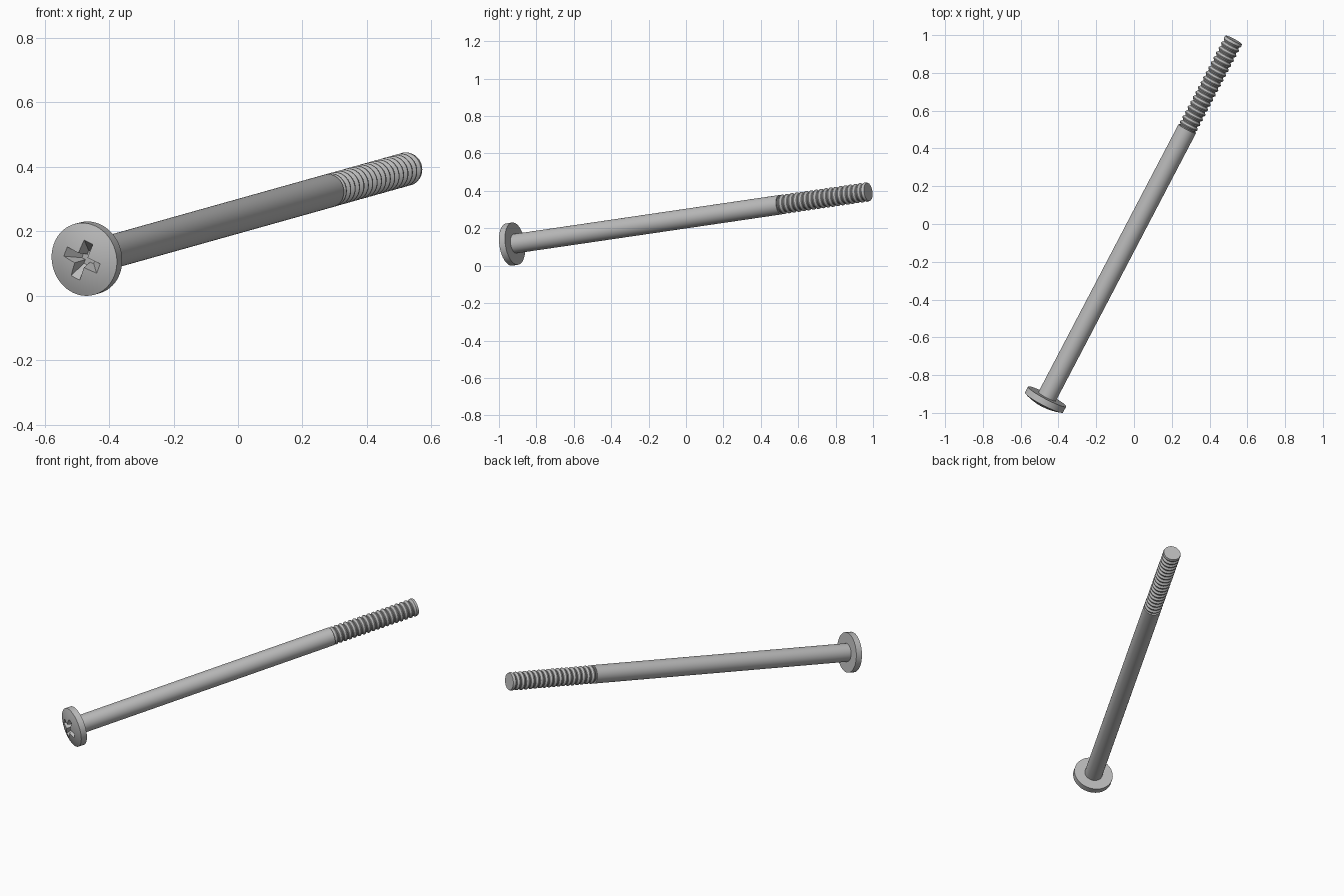
import bpy, bmesh, math
from mathutils import Vector, Matrix

if "Cube" in bpy.data.objects:
    bpy.data.objects.remove(bpy.data.objects["Cube"])

# Tilted frame of the screw: local z runs from head to tip
axis = Vector((0.46, 0.879, 0.129)).normalized()
side = Vector((-0.054, 0.0242, 0.028))
side = (side - axis * side.dot(axis)).normalized()
up = axis.cross(side)
frame = Matrix((side, up, axis)).transposed().to_4x4()
frame.translation = (0.018, 0, 0.252)

# Distances along the axis and radii
RIM, UNDER, THREAD, TIP = -1.076, -1.04, 0.575, 1.109
HEAD_R, SHANK_R, ROOT_R = 0.114, 0.052, 0.043
DOME, TEETH = 0.022, 18

steel = bpy.data.materials.new("grey steel")
steel.use_nodes = True
grey = (0.5, 0.5, 0.5, 1)
steel.diffuse_color = grey
steel.node_tree.nodes["Principled BSDF"].inputs["Base Color"].default_value = grey


def add_object(name, bm):
    bmesh.ops.recalc_face_normals(bm, faces=bm.faces)
    mesh = bpy.data.meshes.new(name)
    bm.to_mesh(mesh)
    bm.free()
    mesh.materials.append(steel)
    obj = bpy.data.objects.new(name, mesh)
    obj.matrix_world = frame
    bpy.context.collection.objects.link(obj)
    return obj


def select_only(obj):
    bpy.ops.object.select_all(action="DESELECT")
    obj.select_set(True)
    bpy.context.view_layer.objects.active = obj


def smooth(obj):
    select_only(obj)
    bpy.ops.object.shade_smooth_by_angle(angle=math.radians(30))


def lathe(name, profile, steps=48):
    """Spin (radius, height) points about the local z axis."""
    bm = bmesh.new()
    verts = [bm.verts.new((r, 0, z)) for r, z in profile]
    edges = [bm.edges.new(pair) for pair in zip(verts, verts[1:])]
    bmesh.ops.spin(bm, geom=verts + edges, cent=(0, 0, 0), axis=(0, 0, 1),
                   angle=math.tau, steps=steps)
    bmesh.ops.remove_doubles(bm, verts=bm.verts, dist=1e-5)
    return add_object(name, bm)


def tapered_box(name, top, bottom, z_top, z_bottom):
    """Box whose half sizes shrink from top to bottom."""
    bm = bmesh.new()
    bmesh.ops.create_cube(bm, size=2)
    for v in bm.verts:
        size, z = (top, z_top) if v.co.z < 0 else (bottom, z_bottom)
        v.co = (v.co.x * size[0], v.co.y * size[1], z)
    return add_object(name, bm)


# Low domed head
dome = [(HEAD_R * k / 8, RIM - DOME * (1 - (k / 8) ** 2)) for k in range(9)]
head = lathe("head", dome + [(HEAD_R, UNDER), (0, UNDER)], 64)

# Cross recess in the head
arms = [((0.072, 0.018), (0.022, 0.009)), ((0.018, 0.072), (0.009, 0.022))]
for top, bottom in arms:
    cutter = tapered_box("recess_cutter", top, bottom, RIM - DOME - 0.005, UNDER - 0.006)
    cutter.hide_render = True
    cut = head.modifiers.new("recess", "BOOLEAN")
    cut.operation = "DIFFERENCE"
    cut.solver = "EXACT"
    cut.object = cutter
    select_only(head)
    bpy.ops.object.modifier_apply(modifier=cut.name)
    bpy.data.objects.remove(cutter)
smooth(head)

# Plain shank
smooth(lathe("shank", [(0, UNDER - 0.002), (SHANK_R, UNDER - 0.002),
                       (SHANK_R, THREAD), (0, THREAD)]))

# Threaded end with evenly spaced ridges
pitch = (TIP - THREAD) / TEETH
thread = [(0, THREAD - 0.01), (ROOT_R, THREAD - 0.01)]
for i in range(TEETH):
    z = THREAD + i * pitch
    thread += [(ROOT_R, z + pitch * 0.15), (SHANK_R, z + pitch * 0.5),
               (SHANK_R, z + pitch * 0.65), (ROOT_R, z + pitch)]
thread[-1] = (SHANK_R - 0.003, TIP)
thread.append((0, TIP))
smooth(lathe("threaded_end", thread))
